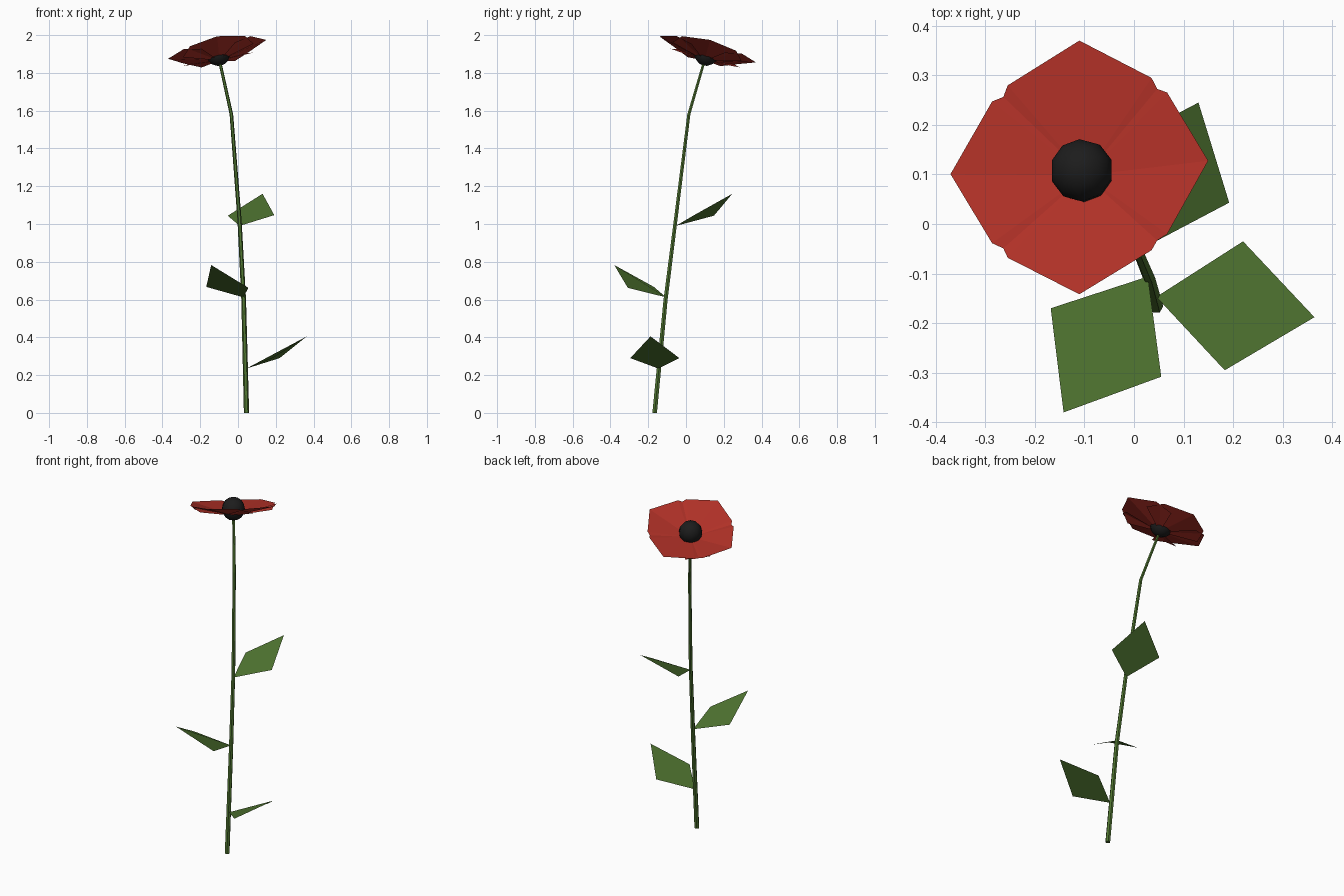
import bpy, bmesh, math
from mathutils import Vector, Matrix

if "Cube" in bpy.data.objects:
    bpy.data.objects.remove(bpy.data.objects["Cube"])


def material(name, rgb):
    m = bpy.data.materials.new(name)
    m.diffuse_color = (*rgb, 1)
    m.use_nodes = True
    m.node_tree.nodes["Principled BSDF"].inputs["Base Color"].default_value = m.diffuse_color
    return m


GREEN = material("leaf green", (0.078, 0.175, 0.03))
RED = material("petal red", (0.43, 0.03, 0.02))
BLACK = material("centre black", (0.012, 0.012, 0.012))


def add_mesh(name, verts, faces, mat):
    me = bpy.data.meshes.new(name)
    me.from_pydata([tuple(v) for v in verts], [], faces)
    me.materials.append(mat)
    ob = bpy.data.objects.new(name, me)
    bpy.context.collection.objects.link(ob)
    return ob


# Flower frame: the axis follows the last stretch of the stem
centre = Vector((-0.098, 0.098, 1.865))
axis = Vector((-0.206, 0.27, 1)).normalized()
side = (Vector((1, 0, 0)) - axis * axis.x).normalized()
frame = Matrix((side, axis.cross(side), axis)).transposed()

# Stem: thin tapering six-sided tube, bent below the flower
path = [((0.045, -0.166, 0), 0.014), ((0.03, -0.108, 0.6), 0.0125),
        ((0.008, -0.055, 1.02), 0.011), ((-0.035, 0.015, 1.58), 0.0095),
        (tuple(centre + axis * 0.01), 0.008)]
SIDES = 6
verts, faces = [], []
for p, r in path:
    for i in range(SIDES):
        a = math.tau * i / SIDES
        verts.append((p[0] + r * math.cos(a), p[1] + r * math.sin(a), p[2]))
for k in range(len(path) - 1):
    for i in range(SIDES):
        a, b = k * SIDES + i, k * SIDES + (i + 1) % SIDES
        faces.append((a, b, b + SIDES, a + SIDES))
faces.append(tuple(reversed(range(SIDES))))
faces.append(tuple(range(len(verts) - SIDES, len(verts))))
add_mesh("stem", verts, faces, GREEN)

# Leaves: one diamond each (base, right, tip, left), facing up
leaves = {
    "lower_leaf": [(0.045, -0.147, 0.235), (0.183, -0.295, 0.29),
                   (0.364, -0.188, 0.405), (0.22, -0.035, 0.29)],
    "middle_leaf": [(0.028, -0.106, 0.612), (-0.168, -0.17, 0.667),
                    (-0.142, -0.38, 0.783), (0.055, -0.308, 0.662)],
    "upper_leaf": [(0.008, -0.054, 0.99), (0.192, 0.043, 1.047),
                   (0.13, 0.245, 1.16), (-0.054, 0.148, 1.044)],
}
for name, pts in leaves.items():
    add_mesh(name, pts, [(0, 1, 2, 3)], GREEN)

# Petals: four cupped shapes whose low wings tuck under their neighbours
outline = [(0, 0, 0), (0.09, -0.19, 0.032), (0.18, -0.148, 0.06), (0.265, 0, 0.063),
           (0.18, 0.148, 0.06), (0.09, 0.19, 0.032)]
for i, name in enumerate(("east", "north", "west", "south")):
    turn = Matrix.Rotation(i * math.pi / 2, 3, 'Z')
    pts = [centre + frame @ (turn @ Vector(p)) for p in outline]
    add_mesh(name + "_petal", pts, [(0, 1, 2), (0, 2, 3), (0, 3, 4), (0, 4, 5)], RED)

# Dark ball in the middle of the flower
bm = bmesh.new()
bmesh.ops.create_uvsphere(bm, u_segments=10, v_segments=8, radius=0.064)
bmesh.ops.transform(bm, verts=bm.verts,
                    matrix=Matrix.Translation(centre + axis * 0.038) @ frame.to_4x4())
for f in bm.faces:
    f.smooth = True
me = bpy.data.meshes.new("flower_centre")
bm.to_mesh(me)
bm.free()
me.materials.append(BLACK)
bpy.context.collection.objects.link(bpy.data.objects.new("flower_centre", me))
